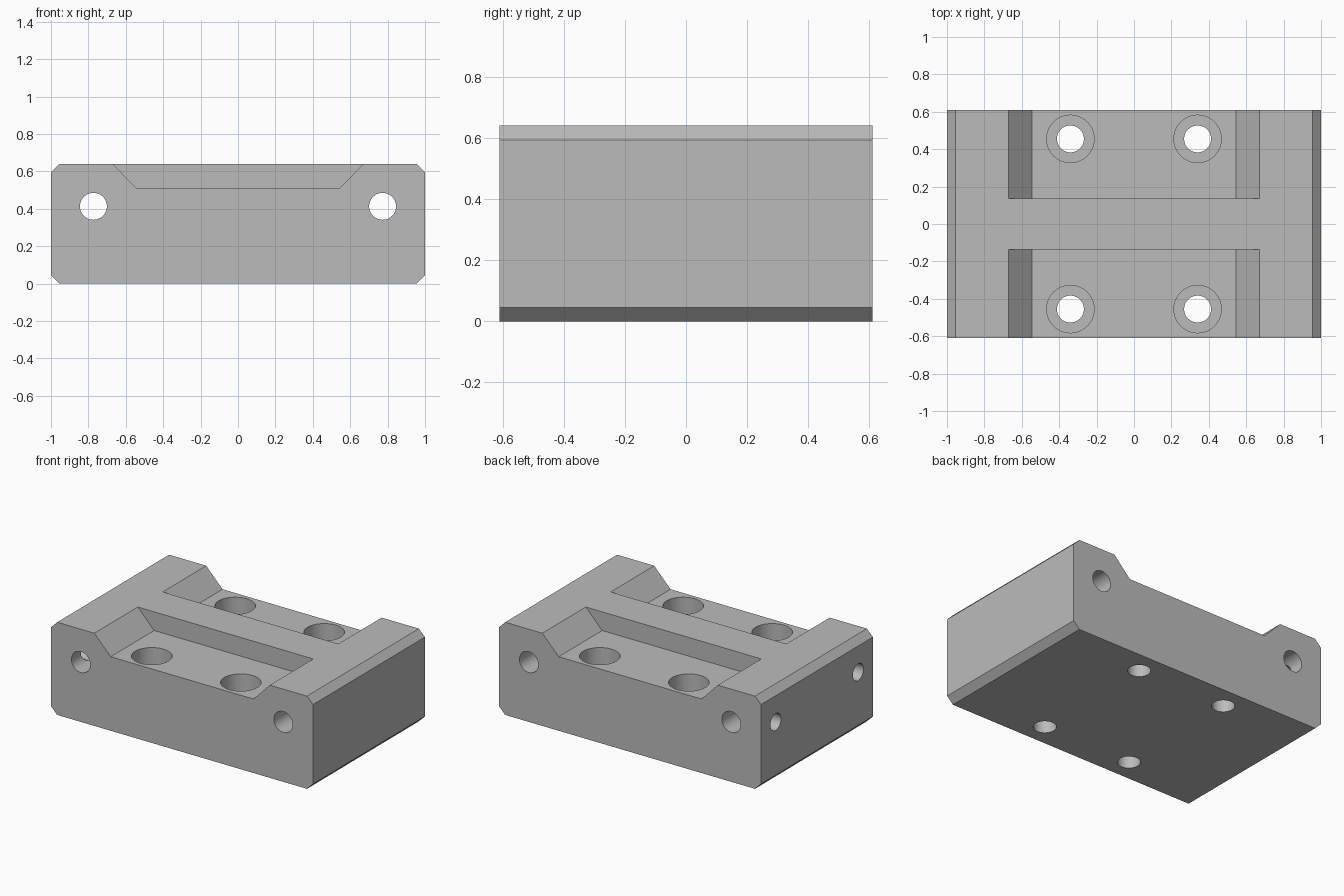
import bpy, bmesh
from mathutils import Matrix, Vector

if "Cube" in bpy.data.objects:
    bpy.data.objects.remove(bpy.data.objects["Cube"], do_unlink=True)

HALF_X, HALF_Y, HEIGHT = 1.0, 0.61, 0.64
CHAMFER, FLOOR, RIB = 0.046, 0.511, 0.136

steel = bpy.data.materials.new("grey_steel")
steel.use_nodes = True
grey = (0.5, 0.5, 0.5, 1)
steel.diffuse_color = grey
steel.node_tree.nodes["Principled BSDF"].inputs["Base Color"].default_value = grey


def add_object(name, bm):
    bmesh.ops.recalc_face_normals(bm, faces=bm.faces)
    mesh = bpy.data.meshes.new(name)
    bm.to_mesh(mesh)
    bm.free()
    mesh.materials.append(steel)
    obj = bpy.data.objects.new(name, mesh)
    bpy.context.collection.objects.link(obj)
    return obj


def extrude_profile(name, right_half, y0, y1):
    """Mirror an x-z half profile and extrude it along y."""
    outline = right_half + [(-x, z) for x, z in reversed(right_half)]
    bm = bmesh.new()
    face = bm.faces.new([bm.verts.new((x, y0, z)) for x, z in outline])
    ext = bmesh.ops.extrude_face_region(bm, geom=[face])
    moved = [v for v in ext["geom"] if isinstance(v, bmesh.types.BMVert)]
    bmesh.ops.translate(bm, verts=moved, vec=(0, y1 - y0, 0))
    return add_object(name, bm)


def cylinder(name, start, end, radius):
    start, end = Vector(start), Vector(end)
    axis = end - start
    turn = axis.to_track_quat("Z", "Y").to_matrix().to_4x4()
    bm = bmesh.new()
    bmesh.ops.create_cone(bm, cap_ends=True, segments=48, radius1=radius,
                          radius2=radius, depth=axis.length,
                          matrix=Matrix.Translation((start + end) / 2) @ turn)
    return add_object(name, bm)


# Chamfered block
block = extrude_profile("mounting_block", [
    (HALF_X - CHAMFER, 0), (HALF_X, CHAMFER),
    (HALF_X, HEIGHT - CHAMFER), (HALF_X - CHAMFER, HEIGHT)], -HALF_Y, HALF_Y)

cutters = []

# Sloped pockets on both sides of the central rib
slope = (0.67 - 0.545) / (HEIGHT - FLOOR)
for s in (-1, 1):
    cutters.append(extrude_profile("pocket_cutter", [
        (0.545, FLOOR), (0.67 + 0.1 * slope, HEIGHT + 0.1)], s * RIB, s * (HALF_Y + 0.1)))

# Counterbored bolt holes
for x in (-0.34, 0.34):
    for y in (-0.455, 0.455):
        cutters.append(cylinder("bolt_hole_cutter", (x, y, -0.1), (x, y, 0.8), 0.072))
        cutters.append(cylinder("counterbore_cutter", (x, y, FLOOR - 0.15), (x, y, 0.8), 0.127))

# Long bores from front to back
BORE_X, BORE_Z = 0.773, 0.413
for s in (-1, 1):
    cutters.append(cylinder("bore_cutter", (s * BORE_X, -0.8, BORE_Z), (s * BORE_X, 0.8, BORE_Z), 0.072))

# Cross holes from one end into the nearer bore
for y in (-0.45, 0.45):
    cutters.append(cylinder("cross_hole_cutter", (-1.1, y, BORE_Z), (-BORE_X, y, BORE_Z), 0.058))

# Cut everything out of the block
bpy.context.view_layer.objects.active = block
for cutter in cutters:
    mod = block.modifiers.new("cut", "BOOLEAN")
    mod.operation, mod.solver, mod.object = "DIFFERENCE", "EXACT", cutter
    bpy.ops.object.modifier_apply(modifier=mod.name)
    bpy.data.objects.remove(cutter, do_unlink=True)

bpy.ops.object.select_all(action="DESELECT")
block.select_set(True)
bpy.ops.object.shade_smooth_by_angle(angle=0.5)
